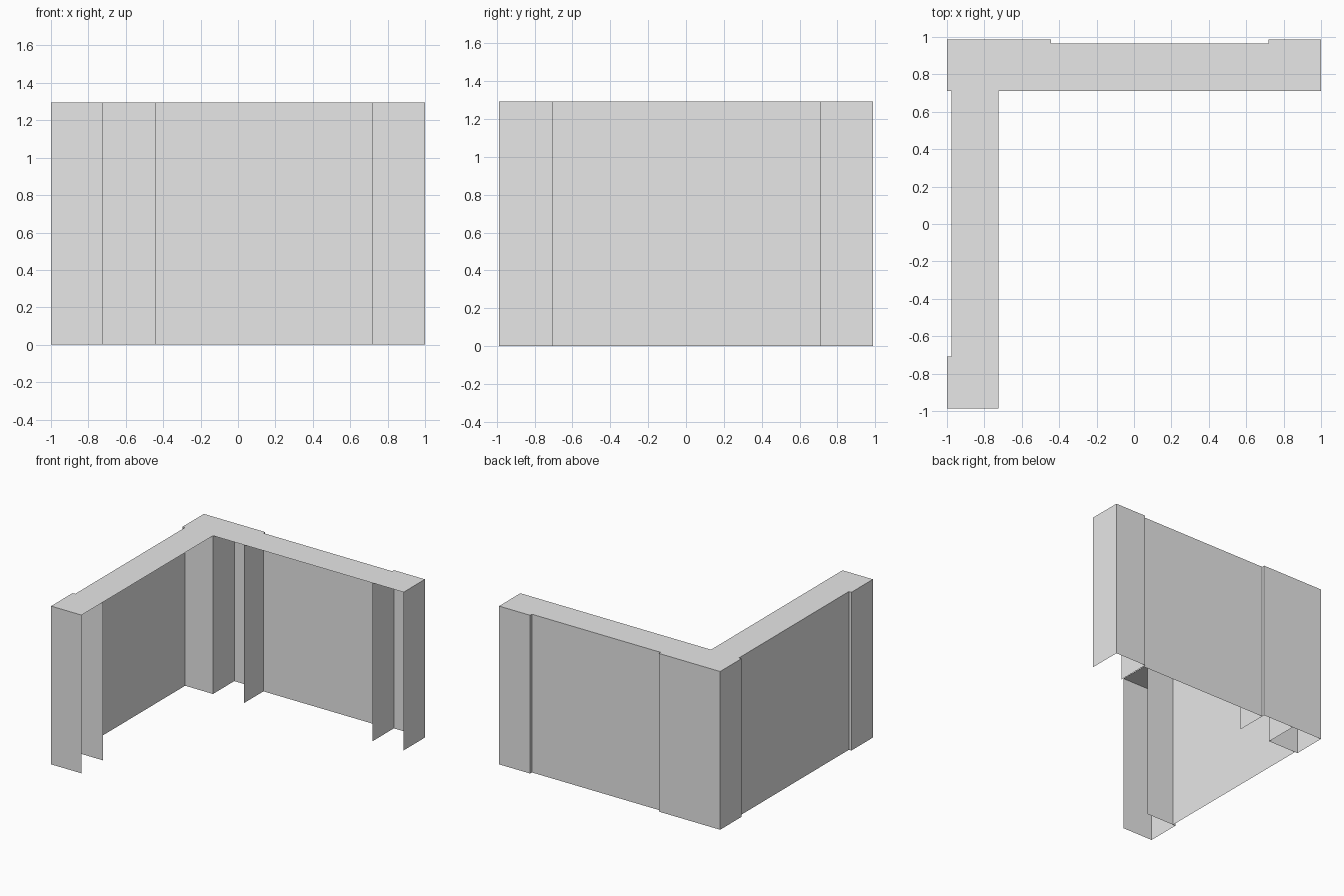
import bpy
import bmesh

cube = bpy.data.objects.get("Cube")
if cube:
    bpy.data.objects.remove(cube, do_unlink=True)

HEIGHT = 1.294
OUT_Y, PANEL_Y, IN_Y = 0.987, 0.964, 0.712     # back wing depths
OUT_X, PANEL_X, IN_X = -1.0, -0.977, -0.725    # side wing depths
BAY_X, END_X = -0.445, 0.719                   # joints along the back wing
END_Y = -0.709                                 # joint along the side wing

grey = bpy.data.materials.new("plain_grey")
grey.use_nodes = True
grey.diffuse_color = (0.8, 0.8, 0.8, 1)
grey.node_tree.nodes["Principled BSDF"].inputs["Base Color"].default_value = (0.8, 0.8, 0.8, 1)


def shell(name, x0, x1, y0, y1, sides):
    """Bottomless box sheet: a flat top plus only the listed sides."""
    bm = bmesh.new()
    plan = [(x0, y0), (x1, y0), (x1, y1), (x0, y1)]
    low = [bm.verts.new((x, y, 0)) for x, y in plan]
    high = [bm.verts.new((x, y, HEIGHT)) for x, y in plan]
    bm.faces.new(high)
    for i, side in enumerate(("front", "east", "back", "west")):
        if side in sides:
            j = (i + 1) % 4
            bm.faces.new((low[i], low[j], high[j], high[i]))
    bmesh.ops.delete(bm, geom=[v for v in bm.verts if not v.link_faces], context="VERTS")
    mesh = bpy.data.meshes.new(name)
    bm.to_mesh(mesh)
    bm.free()
    mesh.materials.append(grey)
    obj = bpy.data.objects.new(name, mesh)
    bpy.context.collection.objects.link(obj)
    return obj


# Corner: closed post and the bay beside it
shell("corner_post", OUT_X, IN_X, IN_Y, OUT_Y, ("front", "east", "back", "west"))
shell("corner_bay", IN_X, BAY_X, IN_Y, OUT_Y, ("east", "back"))

# Back wing: recessed panel and end post, open towards the inside
shell("back_panel", BAY_X, END_X, IN_Y, PANEL_Y, ("back",))
shell("back_end_post", END_X, 1.0, IN_Y, OUT_Y, ("west", "back", "east"))

# Side wing: recessed panel and end post, open towards the inside
shell("side_panel", PANEL_X, IN_X, END_Y, IN_Y, ("west",))
shell("side_end_post", OUT_X, IN_X, -OUT_Y, END_Y, ("front", "west", "back"))
